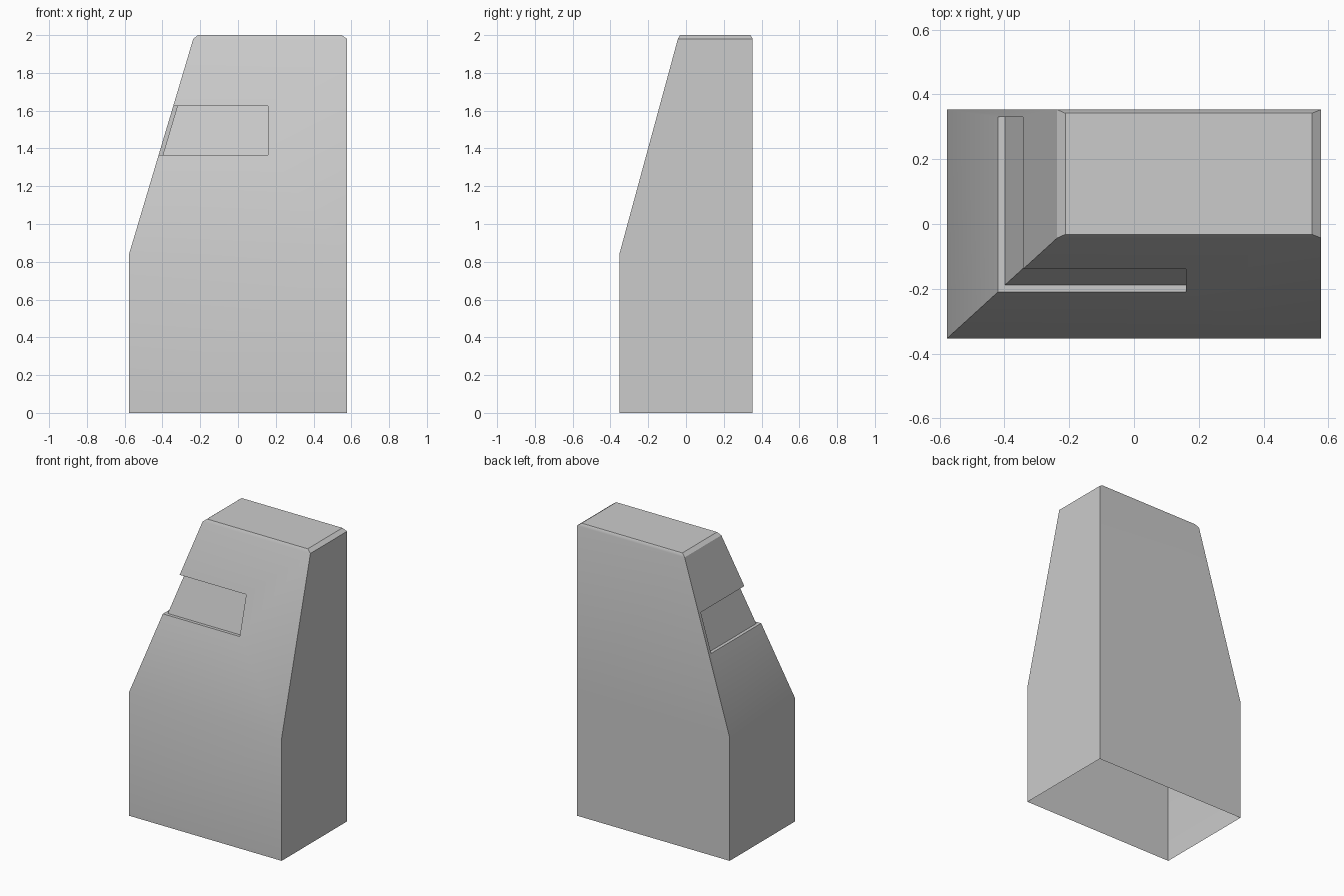
import bpy, bmesh
from math import radians

if "Cube" in bpy.data.objects:
    bpy.data.objects.remove(bpy.data.objects["Cube"])

BEND, SHOULDER, TOP = 0.84, 1.98, 2.0


def loft(name, rings):
    """Closed solid through a stack of equal-sized rings."""
    bm = bmesh.new()
    loops = [[bm.verts.new(p) for p in ring] for ring in rings]
    n = len(loops[0])
    for a, b in zip(loops, loops[1:]):
        for i in range(n):
            j = (i + 1) % n
            bm.faces.new((a[i], a[j], b[j], b[i]))
    bm.faces.new(loops[0][::-1])
    bm.faces.new(loops[-1])
    bmesh.ops.recalc_face_normals(bm, faces=bm.faces)
    mesh = bpy.data.meshes.new(name)
    bm.to_mesh(mesh)
    bm.free()
    obj = bpy.data.objects.new(name, mesh)
    bpy.context.collection.objects.link(obj)
    return obj


def rect(x0, x1, y0, y1, z):
    return [(x0, y0, z), (x1, y0, z), (x1, y1, z), (x0, y1, z)]


# Housing: upright base, front and left sides leaning in, chamfered top
W, D = 0.577, 0.353
LEFT, FRONT = -0.237, -0.043
body = loft("tapered_housing", [
    rect(-W, W, -D, D, 0),
    rect(-W, W, -D, D, BEND),
    rect(LEFT, W, FRONT, D, SHOULDER),
    rect(-0.212, 0.549, -0.032, 0.342, TOP),
])


# Shallow recess wrapping round the front-left corner
def recess_ring(z, depth=0.022):
    t = (z - BEND) / (SHOULDER - BEND)
    x = -W + t * (LEFT + W) + depth
    y = -D + t * (FRONT + D) + depth
    return [(-1, -1, z), (0.16, -1, z), (0.16, y, z),
            (x, y, z), (x, 0.33, z), (-1, 0.33, z)]


cutter = loft("recess_cutter", [recess_ring(1.365), recess_ring(1.625)])
cutter.hide_render = True
mod = body.modifiers.new("recess", 'BOOLEAN')
mod.operation = 'DIFFERENCE'
mod.solver = 'EXACT'
mod.object = cutter
bpy.context.view_layer.objects.active = body
body.select_set(True)
bpy.ops.object.modifier_apply(modifier=mod.name)
bpy.data.objects.remove(cutter)

# Open underside
bm = bmesh.new()
bm.from_mesh(body.data)
floor = [f for f in bm.faces if f.calc_center_median().z < 0.001]
bmesh.ops.delete(bm, geom=floor, context='FACES_ONLY')
bm.to_mesh(body.data)
bm.free()

bpy.ops.object.shade_smooth_by_angle(angle=radians(30))
